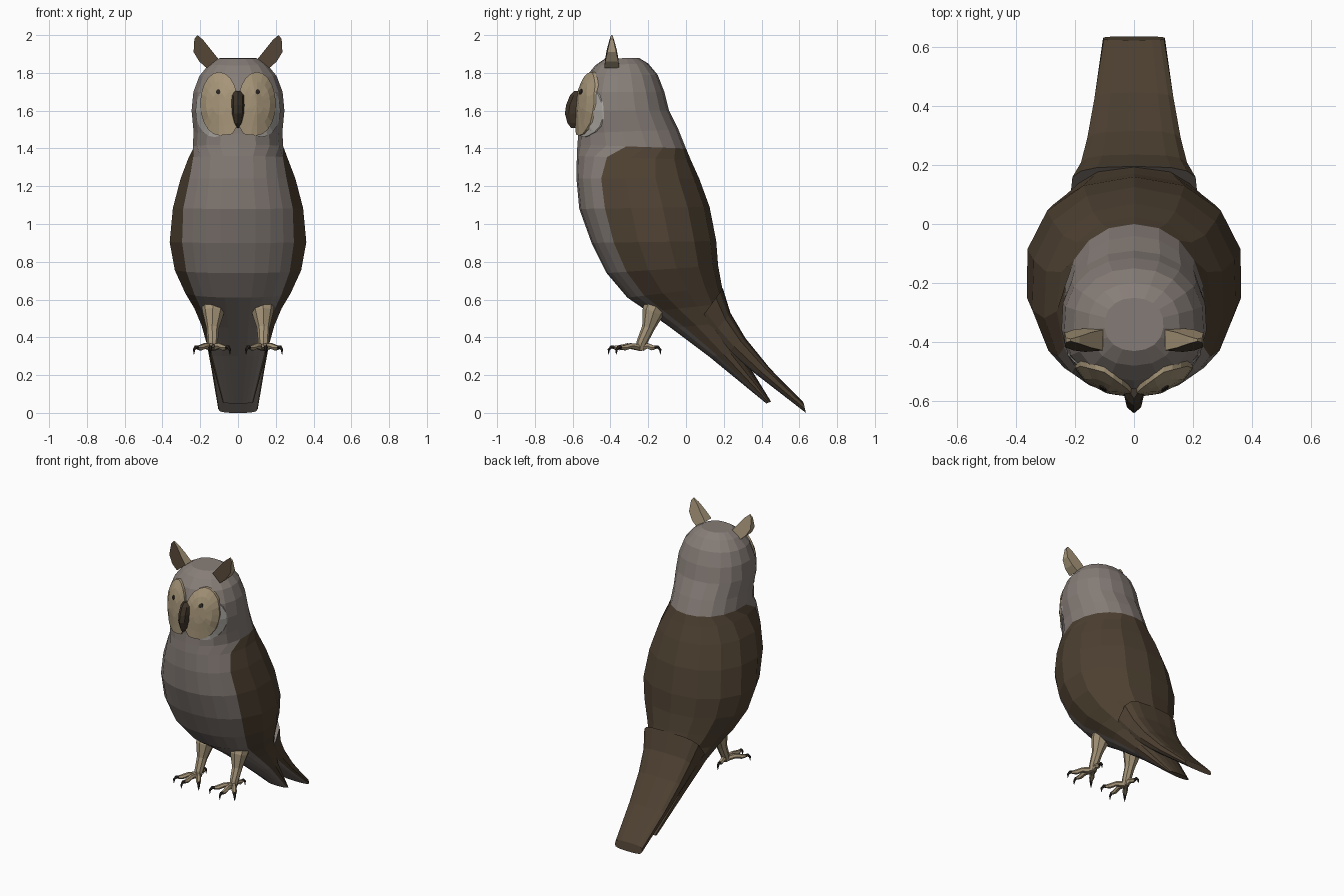
import bpy, bmesh, math
from mathutils import Vector
from mathutils.bvhtree import BVHTree

if "Cube" in bpy.data.objects:
    bpy.data.objects.remove(bpy.data.objects["Cube"])


def mat(name, r, g, b):
    m = bpy.data.materials.new(name)
    m.diffuse_color = (r, g, b, 1)
    m.use_nodes = True
    m.node_tree.nodes["Principled BSDF"].inputs["Base Color"].default_value = m.diffuse_color
    return m


GREY = mat("grey_feathers", 0.24, 0.205, 0.185)
BROWN = mat("brown_feathers", 0.075, 0.052, 0.031)
TAN = mat("tan", 0.38, 0.30, 0.19)
PALE = mat("pale_grey", 0.42, 0.40, 0.37)
BEAK = mat("dark_beak", 0.05, 0.036, 0.023)
CLAW = mat("black_claw", 0.025, 0.02, 0.016)


def finish(name, bm, mats):
    bmesh.ops.recalc_face_normals(bm, faces=bm.faces)
    me = bpy.data.meshes.new(name)
    bm.to_mesh(me)
    bm.free()
    for m in mats:
        me.materials.append(m)
    ob = bpy.data.objects.new(name, me)
    bpy.context.collection.objects.link(ob)
    return ob


def skin(bm, rings, rule=lambda i, j: 0):
    """Bridge closed rings of points and cap both ends; rule gives the material."""
    vs = [[bm.verts.new(p) for p in r] for r in rings]
    n = len(vs[0])
    for i in range(len(vs) - 1):
        for j in range(n):
            k = (j + 1) % n
            f = bm.faces.new((vs[i][j], vs[i][k], vs[i + 1][k], vs[i + 1][j]))
            f.material_index = rule(i, j)
    bm.faces.new(vs[0])
    bm.faces.new(vs[-1]).material_index = rule(len(vs) - 2, n // 2)


NF, NB = 4, 5  # columns per side: front part, back part


def section(yf, zf, yb, zb, w, f, p=0.92):
    """Oval from front point to back point; f places the colour boundary."""
    a = math.acos(1 - 2 * f)
    half = [a * i / NF for i in range(NF)]
    half += [a + (math.pi - a) * i / NB for i in range(NB + 1)]
    angs = half + [2 * math.pi - t for t in half[-2:0:-1]]
    pts = []
    for t in angs:
        s, c = math.sin(t), math.cos(t)
        s = math.copysign(abs(s) ** p, s)
        c = math.copysign(abs(c) ** p, c)
        u = (1 - c) / 2
        pts.append((w * s, yf + (yb - yf) * u, zf + (zb - zf) * u))
    return pts


def is_back(j):
    return NF <= j < NF + 2 * NB


# Body and head: front y,z, back y,z, half width, wing edge fraction
body_rows = [
    (-0.43, 1.875, -0.25, 1.88, 0.10, 0.45),
    (-0.48, 1.84, -0.20, 1.85, 0.155, 0.45),
    (-0.53, 1.78, -0.15, 1.79, 0.205, 0.45),
    (-0.56, 1.70, -0.115, 1.70, 0.237, 0.45),
    (-0.57, 1.60, -0.09, 1.60, 0.247, 0.45),
    (-0.57, 1.48, -0.04, 1.50, 0.236, 0.45),
    (-0.575, 1.42, 0.0, 1.40, 0.240, 0.46),
    (-0.578, 1.36, 0.025, 1.34, 0.262, 0.28),
    (-0.58, 1.24, 0.07, 1.24, 0.308, 0.215),
    (-0.565, 1.08, 0.125, 1.09, 0.350, 0.21),
    (-0.50, 0.90, 0.16, 0.91, 0.370, 0.19),
    (-0.42, 0.74, 0.17, 0.78, 0.342, 0.19),
    (-0.31, 0.61, 0.19, 0.67, 0.285, 0.19),
    (-0.20, 0.535, 0.21, 0.58, 0.235, 0.20),
    (-0.08, 0.45, 0.25, 0.48, 0.195, 0.22),
    (0.12, 0.30, 0.29, 0.32, 0.150, 0.28),
    (0.425, 0.05, 0.45, 0.06, 0.08, 0.30),
]
bm = bmesh.new()
skin(bm, [section(*r) for r in body_rows],
     lambda i, j: 1 if i >= 6 and is_back(j) else 0)
body = finish("body", bm, [GREY, BROWN])

# Tail fan: brown above, grey beneath
tail_rows = [
    (0.05, 0.46, 0.195, 0.66, 0.215, 0.25),
    (0.13, 0.40, 0.235, 0.53, 0.185, 0.25),
    (0.22, 0.325, 0.315, 0.395, 0.163, 0.25),
    (0.37, 0.205, 0.445, 0.235, 0.138, 0.25),
    (0.635, 0.0, 0.622, 0.055, 0.105, 0.25),
]
bm = bmesh.new()
skin(bm, [section(*r, p=0.6) for r in tail_rows],
     lambda i, j: 1 if is_back(j) else 0)
finish("tail", bm, [GREY, BROWN])

# Face plates are laid on the head surface by ray casting
bm = bmesh.new()
bm.from_mesh(body.data)
tree = BVHTree.FromBMesh(bm)
bm.free()


def plate(name, m, sx, cx, cz, rx, rz, off, square=False, n=20):
    bm = bmesh.new()
    rings = []
    for k, o in ((0.02, off), (0.35, off), (0.7, off), (1, off), (1, -0.02)):
        ring = []
        for i in range(n):
            t = 2 * math.pi * i / n
            c, s = math.cos(t), math.sin(t)
            if square and c < 0 and s < 0:
                q = max(abs(c), abs(s)) ** 0.8
                c, s = c / q, s / q
            x, z = max(cx + k * rx * c, 0), cz + k * rz * s
            hit = tree.ray_cast(Vector((x, -3, z)), Vector((0, 1, 0)))[0]
            ring.append((sx * x, hit.y - o, z))
        rings.append(ring)
    skin(bm, rings)
    finish(name, bm, [m])


def tube(bm, pts, radii, n=6, mi=0, flat=1.0):
    """Tapered tube along a path."""
    rings = []
    for i, p in enumerate(pts):
        d = Vector(pts[min(i + 1, len(pts) - 1)]) - Vector(pts[max(i - 1, 0)])
        q = d.to_track_quat('Z', 'Y')
        rings.append([Vector(p) + q @ Vector((radii[i] * math.cos(2 * math.pi * j / n),
                      flat * radii[i] * math.sin(2 * math.pi * j / n), 0)) for j in range(n)])
    skin(bm, rings, lambda i, j: mi)


# Ear tuft outline: x, z, half thickness
ear = [(0.105, 1.875, 0.035), (0.165, 1.825, 0.04), (0.205, 1.86, 0.035),
       (0.235, 1.91, 0.024), (0.231, 1.98, 0.008), (0.215, 2.0, 0.004),
       (0.185, 1.975, 0.012), (0.145, 1.925, 0.026)]

for sx, side in ((1, "right"), (-1, "left")):
    plate("face_rim_" + side, PALE, sx, 0.125, 1.60, 0.1, 0.14, 0.008)
    plate("face_disc_" + side, TAN, sx, 0.1, 1.637, 0.1, 0.168, 0.018, True)
    plate("eye_" + side, CLAW, sx, 0.105, 1.70, 0.012, 0.014, 0.022, n=8)

    # Ear tuft: brown front, tan sides and back
    bm = bmesh.new()
    skin(bm, [[(sx * x, -0.393 + e * t, z) for x, z, t in ear] for e in (-1, 1)],
         lambda i, j: 1)
    bm.faces.ensure_lookup_table()
    bm.faces[-2].material_index = 0
    finish("ear_tuft_" + side, bm, [BROWN, TAN])

    # Leg with feathered thigh, four toes and curved claws
    bm = bmesh.new()
    X = 0.13 * sx
    tube(bm, [(X, -0.14, 0.60), (X, -0.175, 0.535), (X + 0.004 * sx, -0.20, 0.45),
              (X + 0.005 * sx, -0.235, 0.37), (X + 0.005 * sx, -0.245, 0.335)],
         [0.065, 0.058, 0.034, 0.028, 0.024], n=8)
    foot = Vector((X + 0.005 * sx, -0.24, 0.345))
    for dx, dy in ((0.01, -0.14), (0.08, -0.105), (-0.075, -0.105), (0.01, 0.075)):
        d = Vector((dx * sx, dy, 0))
        u = d.normalized()
        up = Vector((0, 0, 1))
        tube(bm, [foot, foot + d * 0.5 + up * 0.01, foot + d * 0.8, foot + d],
             [0.02, 0.016, 0.016, 0.011])
        e = foot + d
        tube(bm, [e - u * 0.008, e + u * 0.015 + up * 0.004, e + u * 0.029 - up * 0.01,
                  e + u * 0.03 - up * 0.036], [0.011, 0.010, 0.007, 0.001], mi=1)
    finish("leg_" + side, bm, [TAN, CLAW])

# Beak: y front, z, half width, y back
beak_rows = [(-0.592, 1.705, 0.018), (-0.615, 1.68, 0.034), (-0.635, 1.63, 0.036),
             (-0.641, 1.585, 0.034), (-0.628, 1.535, 0.022), (-0.608, 1.508, 0.005)]
bm = bmesh.new()
skin(bm, [[(0, y, z), (w * 0.7, y + 0.02, z), (w, -0.57, z), (0, -0.55, z),
           (-w, -0.57, z), (-w * 0.7, y + 0.02, z)] for y, z, w in beak_rows])
finish("beak", bm, [BEAK])
